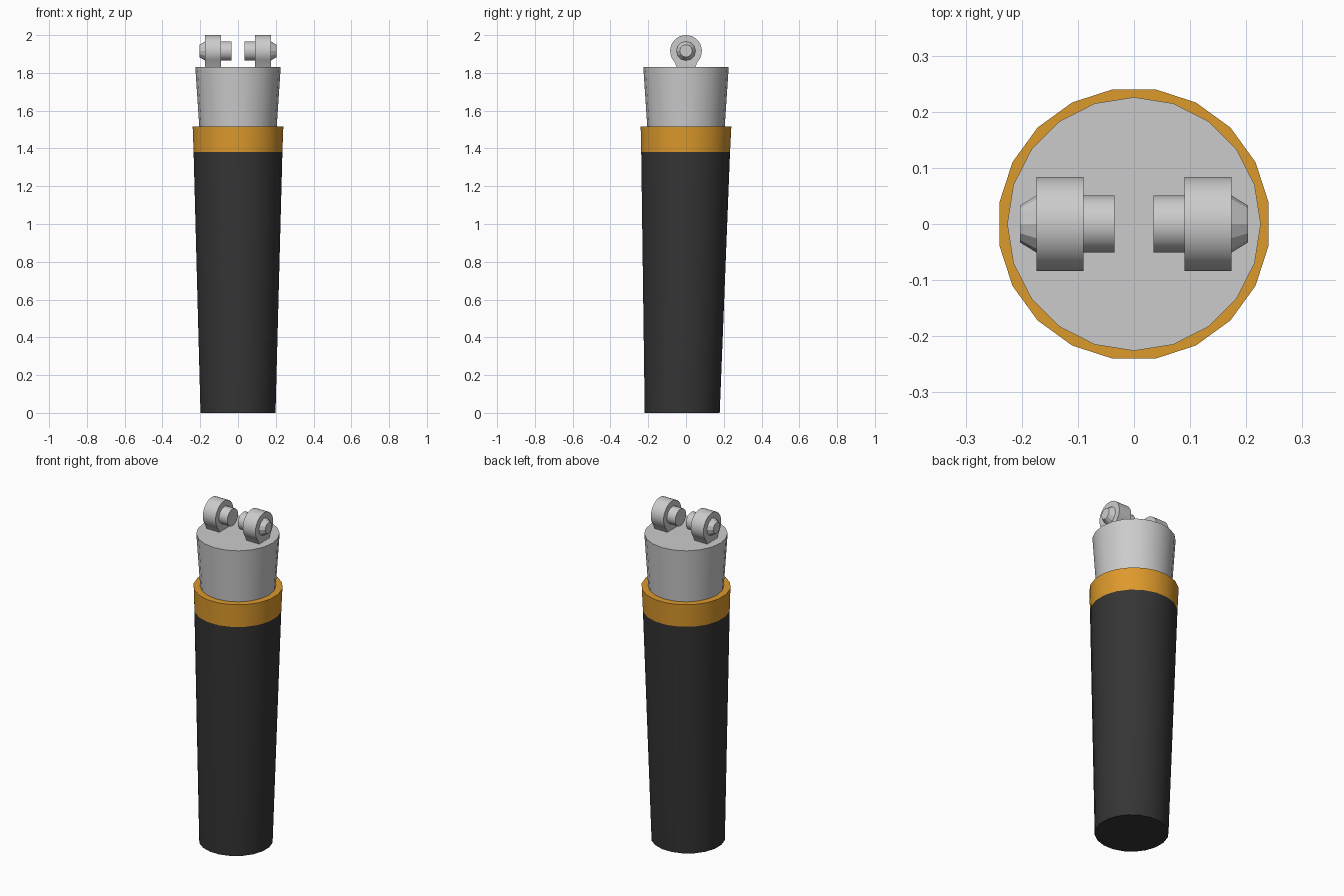
import bpy, bmesh
from math import sin, cos, pi, radians

if "Cube" in bpy.data.objects:
    bpy.data.objects.remove(bpy.data.objects["Cube"])


def finish(name, bm, mat=None, angle=30):
    bmesh.ops.recalc_face_normals(bm, faces=bm.faces)
    me = bpy.data.meshes.new(name)
    bm.to_mesh(me)
    bm.free()
    ob = bpy.data.objects.new(name, me)
    bpy.context.collection.objects.link(ob)
    if mat:
        me.materials.append(mat)
    bpy.ops.object.select_all(action='DESELECT')
    ob.select_set(True)
    bpy.context.view_layer.objects.active = ob
    bpy.ops.object.shade_smooth_by_angle(angle=radians(angle))
    return ob


def loft(name, rings, mat=None, angle=30):
    """Join rings of points with quads and cap both ends."""
    bm = bmesh.new()
    loops = [[bm.verts.new(p) for p in ring] for ring in rings]
    n = len(loops[0])
    for a, b in zip(loops, loops[1:]):
        for i in range(n):
            j = (i + 1) % n
            bm.faces.new((a[i], a[j], b[j], b[i]))
    bm.faces.new(loops[0][::-1])
    bm.faces.new(loops[-1])
    return finish(name, bm, mat, angle)


def ring_z(z, r, n=20, start=0.0, cy=0.0):
    return [(r * cos(start + 2 * pi * i / n), cy + r * sin(start + 2 * pi * i / n), z)
            for i in range(n)]


def ring_x(x, r, n=20, cz=1.916):
    return [(x, r * cos(2 * pi * i / n), cz + r * sin(2 * pi * i / n)) for i in range(n)]


def material(name, rgb):
    m = bpy.data.materials.new(name)
    m.diffuse_color = (*rgb, 1)
    m.use_nodes = True
    m.node_tree.nodes["Principled BSDF"].inputs["Base Color"].default_value = m.diffuse_color
    return m


black = material("black_grip", (0.035, 0.035, 0.035))
orange = material("orange_band", (0.72, 0.32, 0.025))
half = radians(9)

# Tapered grip, its base shifted slightly to the front
loft("grip", [ring_z(0, 0.201, start=half, cy=-0.02),
              ring_z(1.38, 0.238, start=half, cy=-0.002)], black)

# Coloured collar
loft("collar", [ring_z(1.38, 0.238, start=half, cy=-0.002),
                ring_z(1.515, 0.243, start=half)], orange)

# Flared end cap
loft("end_cap", [ring_z(1.50, 0.204), ring_z(1.83, 0.226)])

# Pair of facing lugs, each with a pin inside and a bevelled bolt end outside
for s, side in ((-1, "left"), (1, "right")):
    # Lug outline: round eye with a short foot blending into the cap
    r, cz = 0.084, 1.916
    n = 24
    arc = [radians(-42 + 264 * i / n) for i in range(n + 1)]
    outline = [(r * cos(a), cz + r * sin(a)) for a in arc]
    outline += [(-0.048, 1.83), (0.048, 1.83)]
    loft("lug_" + side, [[(s * x, y, z) for y, z in outline] for x in (0.09, 0.174)])
    loft("pin_" + side, [ring_x(s * 0.035, 0.051), ring_x(s * 0.092, 0.051)])
    loft("bolt_end_" + side, [ring_x(s * 0.172, 0.052, 12), ring_x(s * 0.203, 0.033, 12)],
         angle=15)
